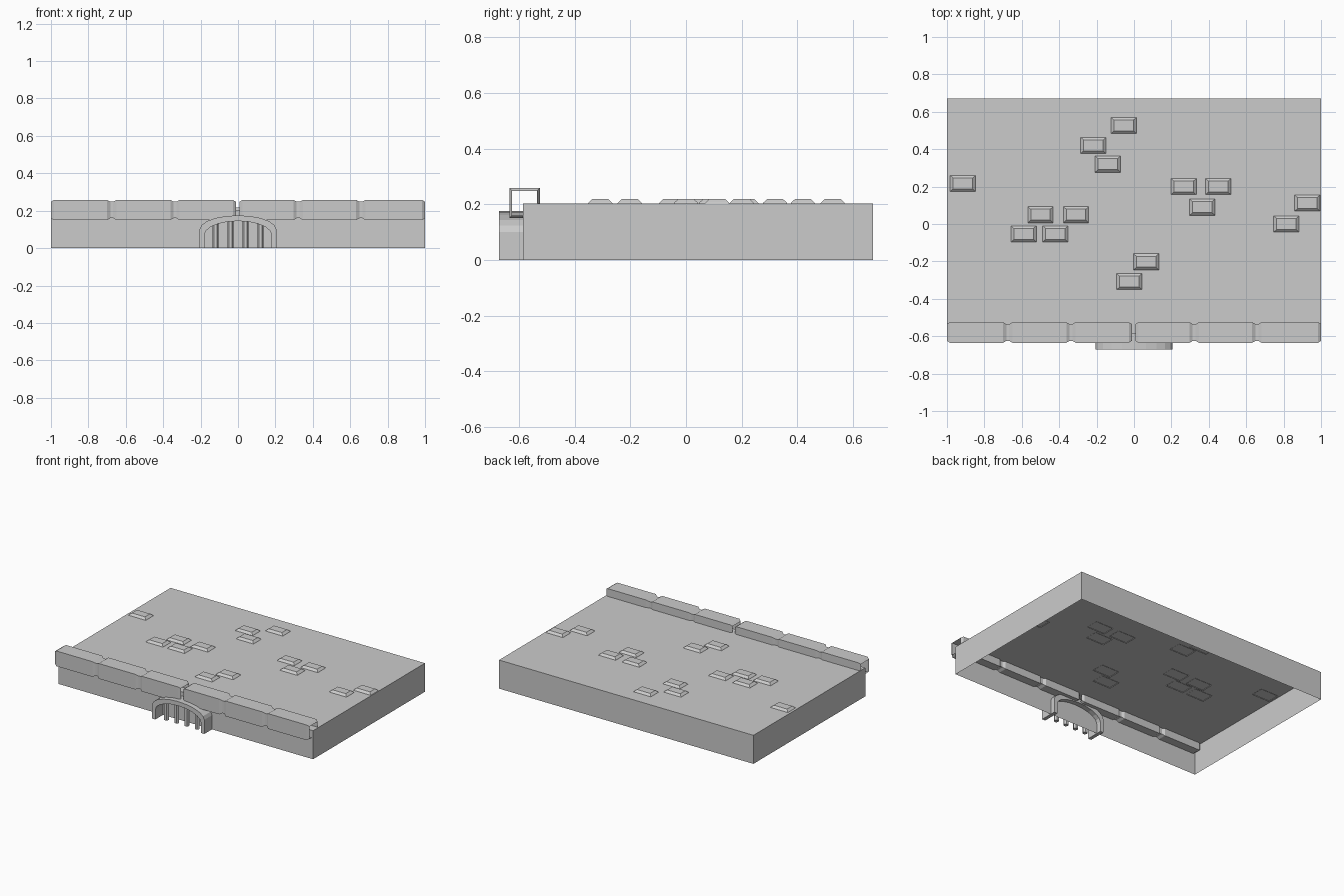
import bpy, bmesh, math

if "Cube" in bpy.data.objects:
    bpy.data.objects.remove(bpy.data.objects["Cube"])


def finish(name, bm):
    bmesh.ops.recalc_face_normals(bm, faces=bm.faces)
    me = bpy.data.meshes.new(name)
    bm.to_mesh(me)
    bm.free()
    ob = bpy.data.objects.new(name, me)
    bpy.context.collection.objects.link(ob)
    return ob


def loft(bm, rings, caps=(False, False)):
    # skin a list of equal-length closed rings
    vr = [[bm.verts.new(p) for p in r] for r in rings]
    n = len(vr[0])
    for a, b in zip(vr, vr[1:]):
        for i in range(n):
            j = (i + 1) % n
            bm.faces.new((a[i], a[j], b[j], b[i]))
    if caps[0]:
        bm.faces.new(vr[0][::-1])
    if caps[1]:
        bm.faces.new(vr[-1])


def rect_z(cx, cy, hx, hy, z):
    return [(cx + sx * hx, cy + sy * hy, z)
            for sx, sy in ((-1, -1), (1, -1), (1, 1), (-1, 1))]


# Ground block, open underneath
bm = bmesh.new()
CY, HY = 0.043, 0.628
loft(bm, [rect_z(0, CY, 1, HY, 0), rect_z(0, CY, 1, HY, 0.203)], (False, True))
finish("pavement_block", bm)

# Raised paving bricks with sloping sides
BRICKS = [(-.915, .217), (-.5, .05), (-.31, .05), (-.59, -.053), (-.42, -.053),
          (-.217, .42), (-.14, .32), (-.055, .527), (.265, .2), (.45, .2),
          (.365, .09), (.815, 0), (.927, .112), (.065, -.202), (-.025, -.308)]
bm = bmesh.new()
for x, y in BRICKS:
    loft(bm, [rect_z(x, y, .07, .045, .2), rect_z(x, y, .066, .042, .206),
              rect_z(x, y, .052, .029, .218)], (False, True))
finish("paving_bricks", bm)


# Kerb stones: two open-ended tubes, each with two chamfered joints
def kerb(name, x0, x1, joints):
    stations = [(x0, .01), (x0 + .016, 0)]
    for j in joints:
        stations += [(j - .025, 0), (j - .008, .01), (j + .008, .01), (j + .025, 0)]
    stations += [(x1 - .016, 0), (x1, .01)]
    rings = []
    for x, d in stations:
        y0, y1, z0, z1 = -.635 + d, -.525 - d, .15 + d, .258 - d
        rings.append([(x, y0, z0), (x, y1, z0), (x, y1, z1), (x, y0, z1)])
    bm = bmesh.new()
    loft(bm, rings)
    finish(name, bm)


kerb("kerb_left", -1, -.012, (-.675, -.337))
kerb("kerb_right", .008, 1, (.322, .657))


# Drain arch: outer and inner outlines swept in depth
def arch(half, spring, top, seg=10):
    pts = [(-half, 0)]
    for i in range(seg + 1):
        a = math.pi * (1 - i / seg)
        pts.append((half * math.cos(a), spring + (top - spring) * math.sin(a)))
    return pts + [(half, 0)]


outer, inner = arch(.205, .1, .175), arch(.18, .07, .145)
bm = bmesh.new()
F, B = -.671, -.55
rings = []
for (ox, oz), (ix, iz) in zip(outer, inner):
    rings.append([(ox, F, oz), (ix, F, iz), (ix, B, iz), (ox, B, oz)])
loft(bm, rings, (True, True))
finish("drain_arch", bm)

# Drain bars
bm = bmesh.new()
for x in (-.12, -.04, .04, .12):
    top = .075 + .075 * math.sqrt(1 - (x / .18) ** 2)
    rings = [[(x + .017 * math.cos(k * math.pi / 3), -.63 + .017 * math.sin(k * math.pi / 3), z)
              for k in range(6)] for z in (0, top)]
    loft(bm, rings, (True, True))
finish("drain_bars", bm)
